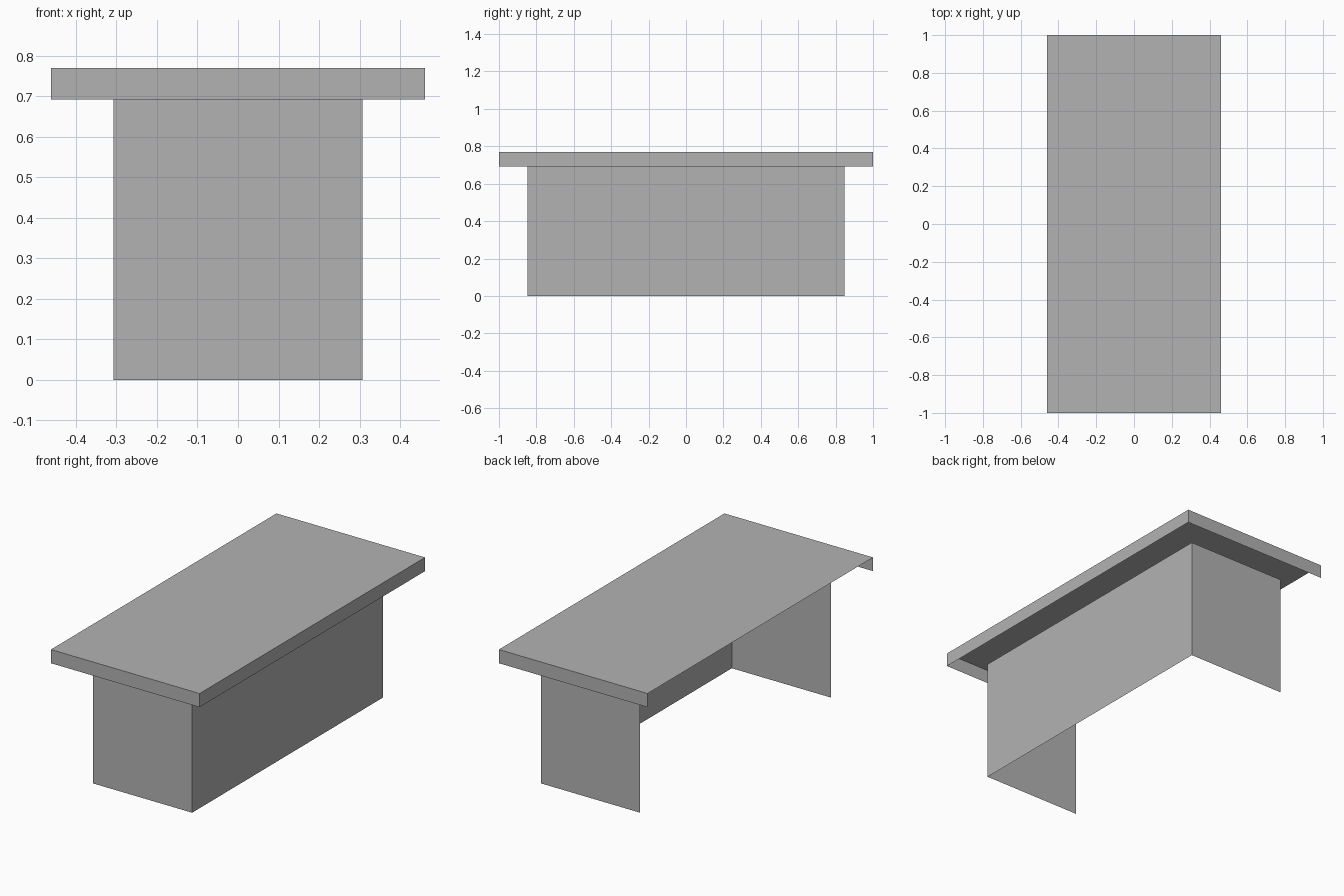
import bpy
import bmesh
from mathutils import Vector

cube = bpy.data.objects.get("Cube")
if cube:
    bpy.data.objects.remove(cube, do_unlink=True)

UNIT = 1 / 13  # the whole desk sits on this module

# Single plain grey
grey = bpy.data.materials.new("plain_grey")
grey.use_nodes = True
colour = (0.45, 0.45, 0.45, 1)
grey.diffuse_color = colour
grey.node_tree.nodes["Principled BSDF"].inputs["Base Color"].default_value = colour

LEFT_OPEN, DOWN, UP = Vector((-1, 0, 0)), Vector((0, 0, -1)), Vector((0, 0, 1))


def open_box(name, half_x, half_y, z0, z1, open_sides):
    """Thin-sheet box, in modules, without the faces pointing to open_sides."""
    bm = bmesh.new()
    bmesh.ops.create_cube(bm, size=2)
    bm.normal_update()
    gone = [f for f in bm.faces if any(f.normal.dot(d) > 0.9 for d in open_sides)]
    bmesh.ops.delete(bm, geom=gone, context='FACES')
    bmesh.ops.scale(bm, vec=(half_x * UNIT, half_y * UNIT, (z1 - z0) / 2 * UNIT), verts=bm.verts)
    bmesh.ops.translate(bm, vec=(0, 0, (z0 + z1) / 2 * UNIT), verts=bm.verts)
    mesh = bpy.data.meshes.new(name)
    bm.to_mesh(mesh)
    bm.free()
    mesh.materials.append(grey)
    obj = bpy.data.objects.new(name, mesh)
    bpy.context.collection.objects.link(obj)
    return obj


# Top sheet with a skirt on three sides
open_box("desk_top", 6, 13, 9, 10, [DOWN, LEFT_OPEN])

# Two end panels joined by one long panel, stopping at the skirt's lower edge
open_box("desk_panels", 4, 11, 0, 9, [DOWN, UP, LEFT_OPEN])
